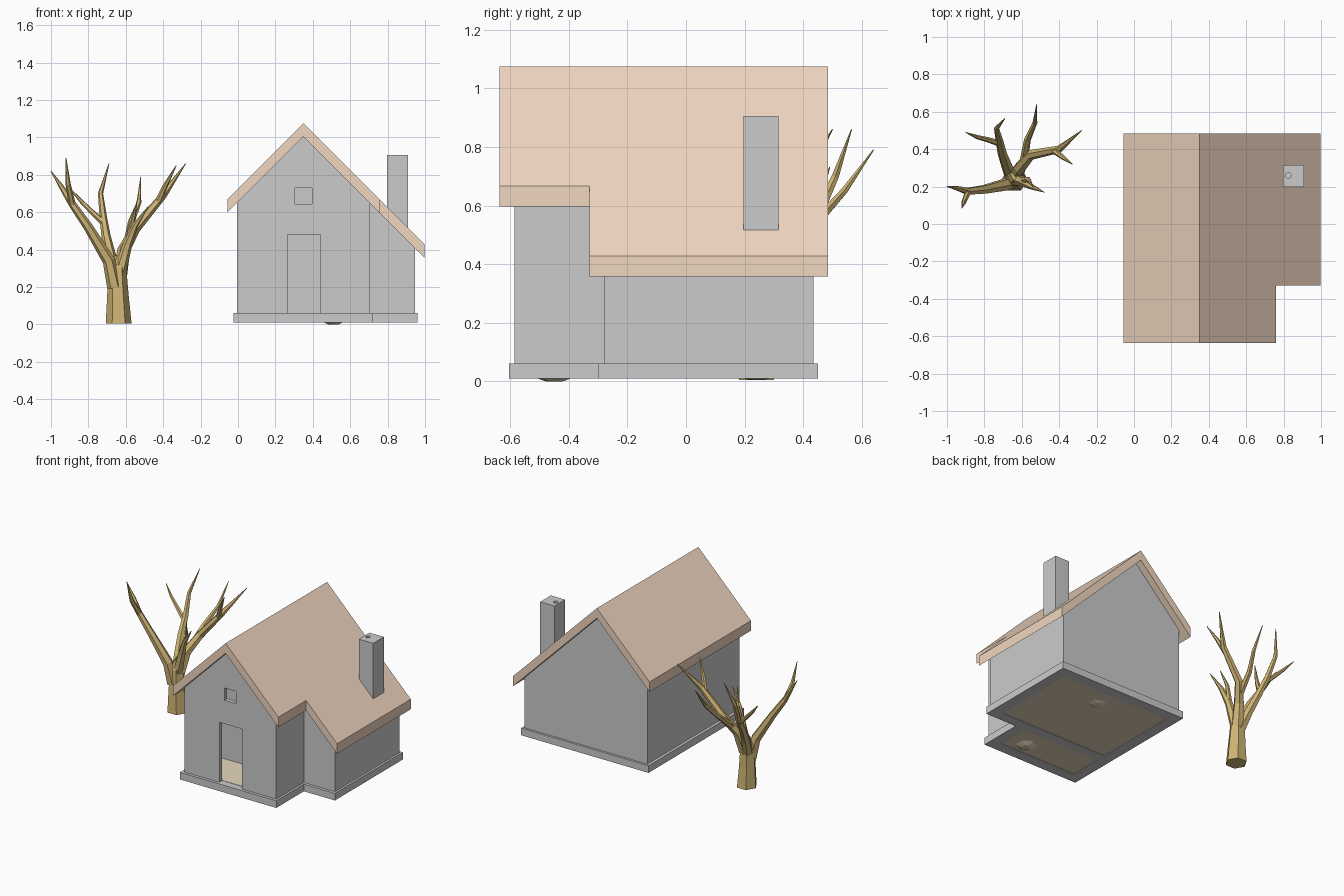
import bpy, bmesh
from mathutils import Vector

if "Cube" in bpy.data.objects:
    bpy.data.objects.remove(bpy.data.objects["Cube"])


def material(name, rgb):
    m = bpy.data.materials.new(name)
    m.diffuse_color = (*rgb, 1)
    m.use_nodes = True
    m.node_tree.nodes["Principled BSDF"].inputs["Base Color"].default_value = m.diffuse_color
    return m


ROOF = material("roof_tile", (0.88, 0.68, 0.53))
BARK = material("bark", (0.62, 0.46, 0.18))
FLOOR = material("floor_tan", (0.78, 0.68, 0.5))


def finish(name, bm, mat=None):
    bmesh.ops.recalc_face_normals(bm, faces=bm.faces[:])
    me = bpy.data.meshes.new(name)
    bm.to_mesh(me)
    bm.free()
    ob = bpy.data.objects.new(name, me)
    bpy.context.collection.objects.link(ob)
    if mat:
        me.materials.append(mat)
    return ob


def prism(name, pts, a, b, axis="y", mat=None):
    """Extrude an xz profile along y, or an xy plan along z."""
    bm = bmesh.new()
    put = (lambda p, t: (p[0], t, p[1])) if axis == "y" else (lambda p, t: (p[0], p[1], t))
    lo = [bm.verts.new(put(p, a)) for p in pts]
    hi = [bm.verts.new(put(p, b)) for p in pts]
    bm.faces.new(lo)
    bm.faces.new(hi[::-1])
    n = len(pts)
    for i in range(n):
        bm.faces.new((lo[i], lo[(i + 1) % n], hi[(i + 1) % n], hi[i]))
    return finish(name, bm, mat)


def rect(x0, x1, y0, y1):
    return [(x0, y0), (x1, y0), (x1, y1), (x0, y1)]


def cut(ob, cutter):
    m = ob.modifiers.new("cut", "BOOLEAN")
    m.operation, m.solver, m.object = "DIFFERENCE", "EXACT", cutter
    cutter.hide_render = True
    cutter.hide_set(True)
    bpy.context.view_layer.update()
    me = bpy.data.meshes.new_from_object(ob.evaluated_get(bpy.context.evaluated_depsgraph_get()))
    ob.modifiers.clear()
    ob.data = me
    bpy.data.objects.remove(cutter)


# Foundation and floor
def plan(i):
    x0, x1, x2, y0, ym, y1 = -.025 + i, .72 - i, .96 - i, -.605 + i, -.30 + i, .45 - i
    return [(x0, y0), (x1, y0), (x1, ym), (x2, ym), (x2, y1), (x0, y1)]


base = prism("foundation", plan(0), .01, .06, "z")
cut(base, prism("cutter", rect(.05, .645, -.53, -.30), -.1, .2, "z"))
cut(base, prism("cutter", rect(.05, .885, -.23, .375), -.1, .2, "z"))
prism("floor", plan(.051), .014, .062, "z", FLOOR)
for x, y, r, z in ((.51, -.45, .085, 0), (.5, .24, .08, .006)):
    bm = bmesh.new()
    bmesh.ops.create_cone(bm, cap_ends=True, segments=6, radius1=r * .35, radius2=r, depth=.02 - z)
    bmesh.ops.translate(bm, verts=bm.verts[:], vec=(x, y, (.02 + z) / 2))
    finish("floor_bump", bm, FLOOR)

# Walls with gables, hollow inside
RX, RZ = .35, 1.075      # ridge
T = .07                  # vertical roof thickness


def gable(x0, x1, z0, up):
    top = RZ - T + up
    return [(x0, z0), (x1, z0), (x1, top - (x1 - RX)), (RX, top), (x0, top - (RX - x0))]


front = prism("front_room_walls", gable(-.005, .705, .06, 0), -.585, -.28)
cut(front, prism("cutter", gable(.025, .675, -.1, .2), -.555, -.2))
cut(front, prism("cutter", rect(.265, .44, .05, .48), -.7, -.5))
cut(front, prism("cutter", rect(.305, .395, .645, .73), -.7, -.5))
main = prism("main_room_walls", gable(-.005, .945, .06, 0), -.28, .435)
cut(main, prism("cutter", gable(.025, .915, -.1, .2), -.25, .405))


# Roof, with the right slope running lower over the wing
def roof_profile(x0, x1):
    top = [(x0, RZ - (RX - x0)), (RX, RZ), (x1, RZ - (x1 - RX))]
    return top + [(x, z - T) for x, z in reversed(top)]


prism("roof_front", roof_profile(-.057, .758), -.637, -.33, mat=ROOF)
prism("roof_main", roof_profile(-.057, .997), -.33, .485, mat=ROOF)

# Chimney with a small flue
chimney = prism("chimney", rect(.797, .908, .197, .315), .46, .905, "z")
bm = bmesh.new()
bmesh.ops.create_cone(bm, cap_ends=True, segments=16, radius1=.015, radius2=.015, depth=.2)
bmesh.ops.translate(bm, verts=bm.verts[:], vec=(.825, .26, .9))
cut(chimney, finish("cutter", bm))


# Bare tree from tapering six-sided limbs
def limb(name, pts):
    """Each point is x, y, z, radius."""
    bm = bmesh.new()
    P = [Vector(p[:3]) for p in pts]
    rings, side = [], Vector((1, 0, 0))
    for i, p in enumerate(P):
        d = (P[min(i + 1, len(P) - 1)] - P[max(i - 1, 0)]).normalized()
        if i == 0 and name == "trunk":
            d = Vector((0, 0, 1))
        side = (side - d * side.dot(d)).normalized()
        other = d.cross(side)
        ring = []
        for k in range(6):
            c, s = ((1, 0), (.5, .866), (-.5, .866), (-1, 0), (-.5, -.866), (.5, -.866))[k]
            ring.append(bm.verts.new(p + (side * c + other * s) * pts[i][3]))
        rings.append(ring)
    for a, b in zip(rings, rings[1:]):
        for k in range(6):
            bm.faces.new((a[k], a[(k + 1) % 6], b[(k + 1) % 6], b[k]))
    bm.faces.new(rings[0])
    bm.faces.new(rings[-1])
    finish(name, bm, BARK)


E = .002
limb("trunk", [(-.638, .24, .005, .069), (-.642, .24, .15, .058), (-.645, .245, .30, .048), (-.63, .26, .36, .03)])
limb("left_limb", [(-.66, .225, .2, .04), (-.69, .21, .34, .034), (-.80, .185, .52, .025),
                   (-.89, .175, .65, .02), (-.94, .19, .73, .014), (-1.0, .2, .82, E)])
limb("left_twig", [(-.885, .175, .64, .018), (-.908, .12, .75, .014), (-.92, .085, .89, E)])
limb("back_limb", [(-.65, .25, .24, .04), (-.68, .31, .36, .03), (-.705, .38, .47, .025),
                   (-.72, .45, .57, .02), (-.735, .51, .70, .014), (-.69, .565, .86, E)])
limb("back_twig", [(-.715, .43, .54, .018), (-.78, .45, .60, .014), (-.84, .465, .66, .011), (-.90, .49, .73, E)])
limb("right_limb", [(-.635, .255, .26, .042), (-.61, .30, .40, .034), (-.55, .37, .51, .027),
                    (-.40, .40, .69, .02), (-.28, .5, .86, E)])
limb("right_twig", [(-.43, .395, .65, .018), (-.385, .36, .75, .013), (-.33, .32, .85, E)])
limb("far_twig", [(-.59, .33, .44, .023), (-.57, .45, .55, .018), (-.53, .54, .65, .013), (-.52, .64, .79, E)])
limb("near_limb", [(-.635, .24, .27, .036), (-.59, .225, .43, .025), (-.55, .2, .53, .016), (-.48, .17, .63, E)])
limb("near_twig", [(-.595, .23, .41, .02), (-.565, .24, .54, .013), (-.54, .2, .66, E)])
